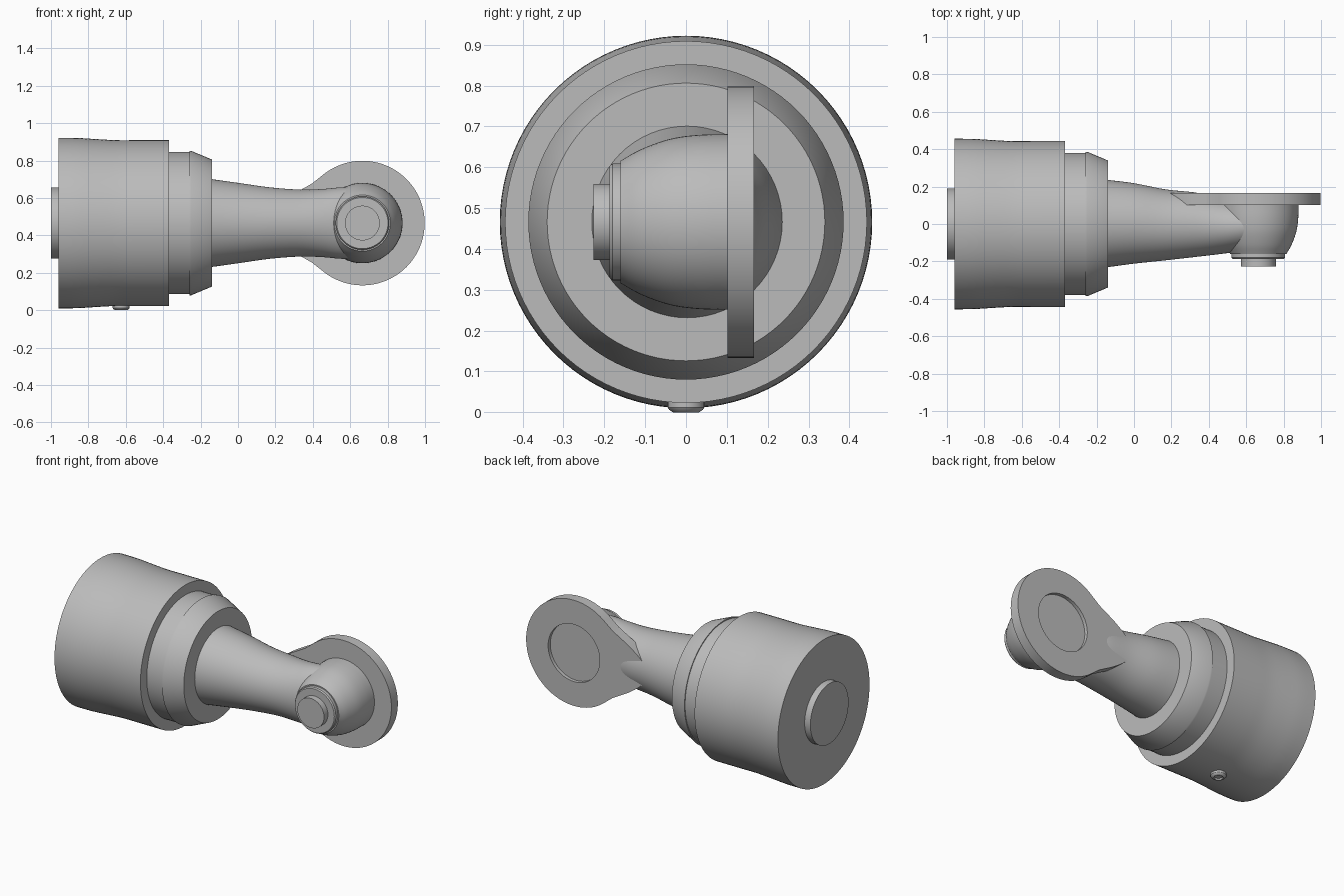
import bpy, bmesh, math
from mathutils import Matrix, Vector

cube = bpy.data.objects.get("Cube")
if cube:
    bpy.data.objects.remove(cube)

AXIS_Z = 0.466                 # height of the main axis
HEAD = Vector((0.665, 0, AXIS_Z))

grey = bpy.data.materials.new("plain_grey")
grey.use_nodes = True
grey.diffuse_color = (0.5, 0.5, 0.5, 1)
grey.node_tree.nodes["Principled BSDF"].inputs["Base Color"].default_value = (0.5, 0.5, 0.5, 1)


def finish(name, bm, angle=28):
    bmesh.ops.remove_doubles(bm, verts=bm.verts, dist=1e-5)
    bmesh.ops.recalc_face_normals(bm, faces=bm.faces)
    mesh = bpy.data.meshes.new(name)
    bm.to_mesh(mesh)
    bm.free()
    obj = bpy.data.objects.new(name, mesh)
    bpy.context.collection.objects.link(obj)
    mesh.materials.append(grey)
    bpy.ops.object.select_all(action='DESELECT')
    obj.select_set(True)
    bpy.context.view_layer.objects.active = obj
    bpy.ops.object.shade_smooth_by_angle(angle=math.radians(angle))
    return obj


def skin(bm, rings):
    """Bridge equal rings of points and close both ends."""
    loops = [[bm.verts.new(p) for p in ring] for ring in rings]
    n = len(loops[0])
    for a, b in zip(loops, loops[1:]):
        for i in range(n):
            j = (i + 1) % n
            bm.faces.new((a[i], a[j], b[j], b[i]))
    bm.faces.new(loops[0])
    bm.faces.new(loops[-1])


def lathe(name, profile, axis, origin, sides=72):
    """Turn (distance, radius) pairs around an axis through origin."""
    rot = Vector((0, 0, 1)).rotation_difference(Vector(axis)).to_matrix().to_4x4()
    place = Matrix.Translation(origin) @ rot
    angles = [2 * math.pi * i / sides for i in range(sides)]
    bm = bmesh.new()
    skin(bm, [[place @ Vector((r * math.cos(a), r * math.sin(a), d)) for a in angles]
              for d, r in profile])
    return finish(name, bm)


def smooth_path(points, steps=6):
    """Catmull-Rom resampling of tuples."""
    p = [Vector(q) for q in points]
    p = [2 * p[0] - p[1]] + p + [2 * p[-1] - p[-2]]
    out = []
    for a, b, c, d in zip(p, p[1:], p[2:], p[3:]):
        for s in range(steps):
            t = s / steps
            out.append(0.5 * (2 * b + (c - a) * t + (2 * a - 5 * b + 4 * c - d) * t * t
                              + (3 * b - a - 3 * c + d) * t ** 3))
    return out + [p[-2]]


# Main housing, slightly flared toward the rear, with its stepped nose
centre = (0, 0, AXIS_Z)
X, Y = (1, 0, 0), (0, 1, 0)
lathe("rear_boss", [(-1, 0.19), (-0.95, 0.19)], X, centre)
flare = smooth_path([(-0.96, 0.456), (-0.86, 0.455), (-0.76, 0.449), (-0.65, 0.443), (-0.55, 0.443)], 3)
lathe("housing", [tuple(v) for v in flare] + [(-0.37, 0.443)], X, centre, 96)
lathe("nose_ring", [(-0.38, 0.38), (-0.25, 0.38)], X, centre, 96)
lathe("chamfered_collar", [(-0.26, 0.386), (-0.25, 0.386), (-0.14, 0.34)], X, centre, 96)

# Tapered arm: x, half height, front y, back y
sections = smooth_path_input = [
    (-0.15, 0.236, -0.232, 0.237), (0.0, 0.215, -0.212, 0.218),
    (0.17, 0.191, -0.194, 0.185), (0.33, 0.179, -0.176, 0.168),
    (0.45, 0.182, -0.162, 0.14), (0.54, 0.19, -0.15, 0.125), (0.66, 0.195, -0.13, 0.12)]
arm_x = [(x, h, lo) for x, h, lo, hi in sections]
arm_y = [(x, hi, 0) for x, h, lo, hi in sections]
rings = []
for (x, h, lo), (_, hi, _z) in zip(smooth_path(arm_x), smooth_path(arm_y)):
    mid, half = (lo + hi) / 2, (hi - lo) / 2
    rings.append([(x, mid + half * math.cos(a), AXIS_Z + h * math.sin(a))
                  for a in (2 * math.pi * i / 64 for i in range(64))])
bm = bmesh.new()
skin(bm, rings)
finish("arm", bm)

# Rounded head turned to the front, with collar and pin
dome = smooth_path([(-0.16, 0.15), (-0.11, 0.178), (-0.04, 0.203), (0.03, 0.213), (0.11, 0.215)], 5)
lathe("head", [tuple(v) for v in dome], Y, HEAD)
lathe("head_collar", [(-0.187, 0.137), (-0.18, 0.143), (-0.15, 0.143)], Y, HEAD)
lathe("head_pin", [(-0.226, 0.093), (-0.18, 0.093)], Y, HEAD)

# Round plate with a shallow recess in the back
lathe("round_plate", [(0.102, 0.18), (0.102, 0.333), (0.166, 0.333), (0.166, 0.18),
                      (0.144, 0.18)], Y, HEAD, 96)

# Concave neck blending the plate into the arm
upper = smooth_path([(0.14, 0.015), (0.2, 0.085), (0.28, 0.145), (0.34, 0.18), (0.395, 0.211)], 4)
edge = [(v.x, v.y) for v in upper]
arc = [(HEAD.x + 0.333 * math.cos(a), 0.333 * math.sin(a))
       for a in (math.radians(130 + 5 * i) for i in range(21))]
outline = edge + arc + [(x, -z) for x, z in reversed(edge)]
bm = bmesh.new()
skin(bm, [[(x, y, AXIS_Z + z) for x, z in outline] for y in (0.102, 0.166)])
finish("plate_neck", bm)

# Small button screw under the housing
lathe("bottom_screw", [(0.009, 0.022), (0, 0.026), (0, 0.032), (0.006, 0.041),
                       (0.012, 0.045), (0.035, 0.045)], (0, 0, 1), (-0.625, 0, 0), 32)
